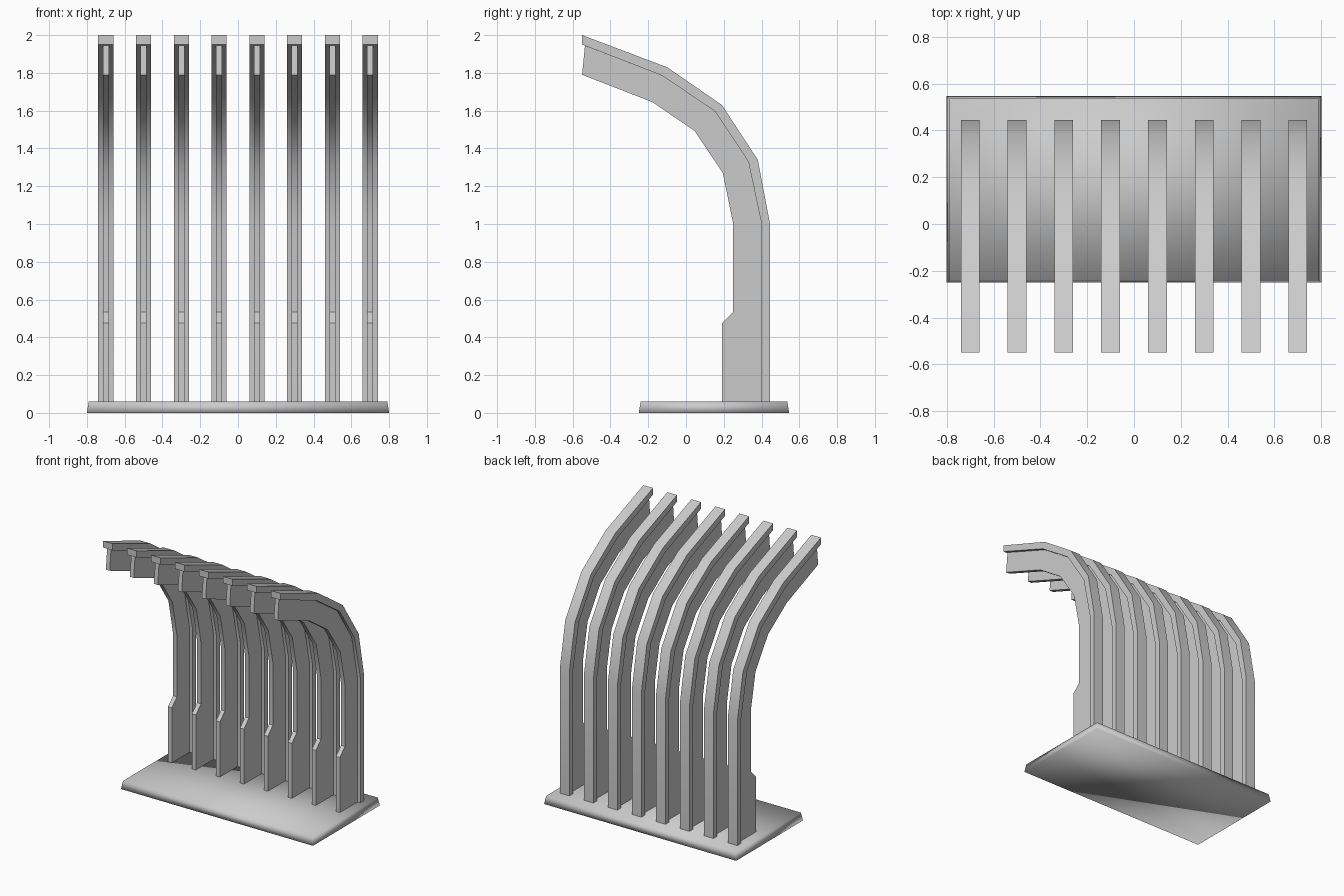
import bpy
import bmesh
import math

cube = bpy.data.objects.get("Cube")
if cube:
    bpy.data.objects.remove(cube, do_unlink=True)

# One neutral grey for everything
grey = bpy.data.materials.new("light_grey")
grey.use_nodes = True
colour = (0.6, 0.6, 0.6, 1)
grey.diffuse_color = colour
grey.node_tree.nodes["Principled BSDF"].inputs["Base Color"].default_value = colour


def add_object(name, bm):
    bmesh.ops.recalc_face_normals(bm, faces=bm.faces[:])
    mesh = bpy.data.meshes.new(name)
    bm.to_mesh(mesh)
    bm.free()
    mesh.materials.append(grey)
    mesh.shade_smooth()
    obj = bpy.data.objects.new(name, mesh)
    bpy.context.collection.objects.link(obj)
    return obj


def extruded_profile(name, profile, x, width):
    """Side profile in (y, z), extruded along x and centred on x."""
    bm = bmesh.new()
    face = bm.faces.new([bm.verts.new((x - width / 2, y, z)) for y, z in profile])
    grown = bmesh.ops.extrude_face_region(bm, geom=[face])["geom"]
    verts = [g for g in grown if isinstance(g, bmesh.types.BMVert)]
    bmesh.ops.translate(bm, verts=verts, vec=(width, 0, 0))
    obj = add_object(name, bm)
    obj.data.set_sharp_from_angle(angle=math.radians(30))
    return obj


# Base plate: a shallow tapered slab, softly shaded throughout
bm = bmesh.new()
bmesh.ops.create_cube(bm, size=1)
for v in bm.verts:
    inset = 0.01 if v.co.z > 0 else 0
    v.co.x = math.copysign(0.8 - inset, v.co.x)
    v.co.y = 0.148 + math.copysign(0.398 - inset, v.co.y)
    v.co.z = 0.06 if v.co.z > 0 else 0
add_object("base_plate", bm)

# Curves shared by the ribs, from the foot up to the overhanging tip
foot = 0.055
outer = [(0.445, foot), (0.445, 1.0), (0.38, 1.34), (0.19, 1.63),
         (-0.10, 1.83), (-0.55, 2.0)]
middle = [(0.40, foot), (0.40, 1.0), (0.33, 1.33), (0.155, 1.595),
          (-0.125, 1.785)]
inner = [(0.19, foot), (0.19, 0.475), (0.25, 0.535), (0.25, 1.0),
         (0.195, 1.27), (0.045, 1.493), (-0.177, 1.645), (-0.55, 1.79)]
flange_tip = (-0.55, 1.95)
web_tip = (-0.535, 1.944)

# Eight ribs, each a wide outer flange backed by a narrow web
for i in range(8):
    x = -0.7 + 0.2 * i
    extruded_profile(f"rib_flange_{i + 1}", outer + [flange_tip] + middle[::-1], x, 0.08)
    extruded_profile(f"rib_web_{i + 1}", middle + [web_tip] + inner[::-1], x, 0.032)
